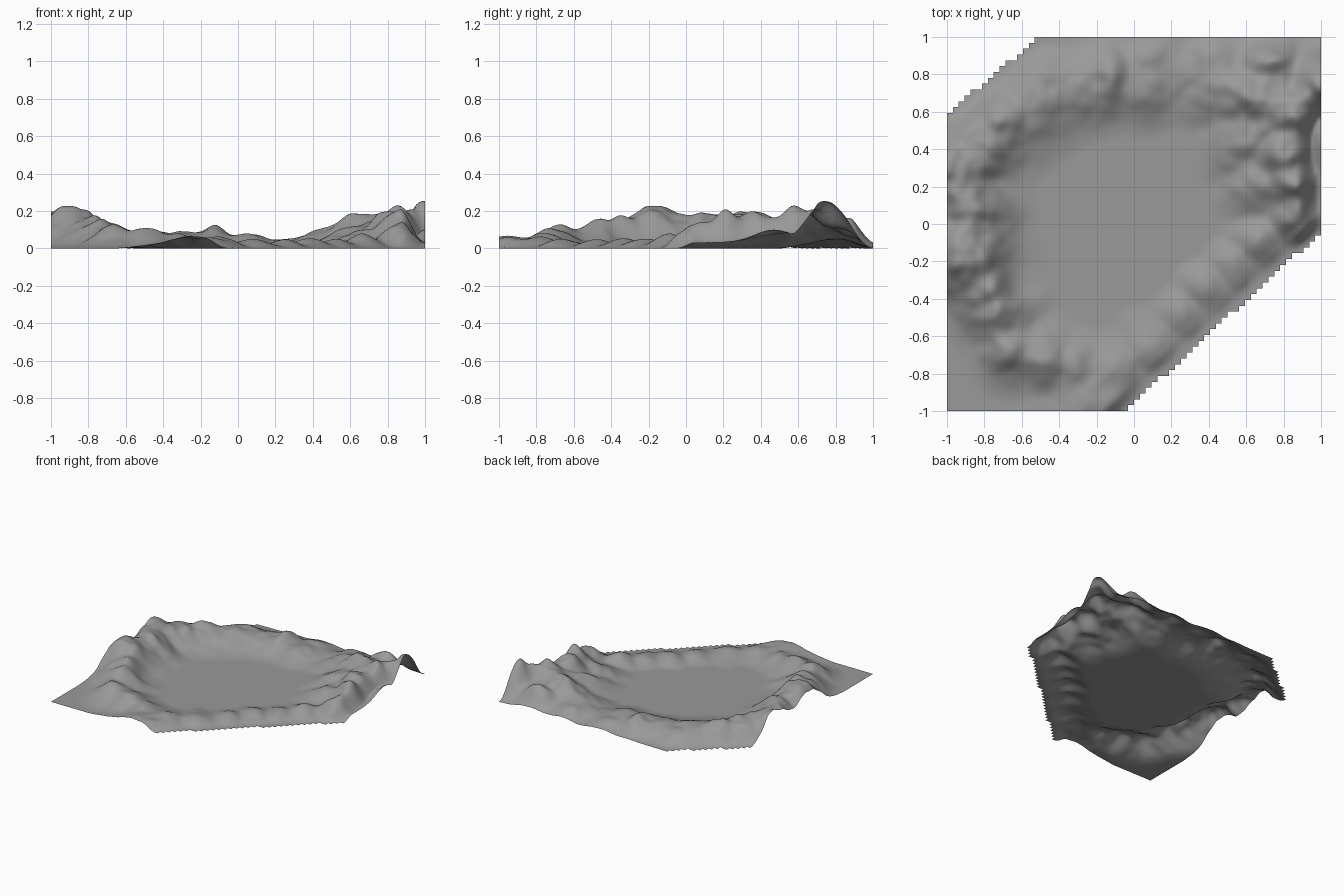
import bpy, bmesh, math
from mathutils import Vector, noise

N = 64          # cells per side (the cell size gives the stepped diagonal cuts)
FINE = 2        # finer samples inside each cell

# hills around the basin: x, y, height, radius
HILLS = [
    # west rim
    (-0.91, -0.16, 0.23, 0.17), (-0.80, -0.36, 0.17, 0.13), (-1.0, 0.27, 0.21, 0.15),
    (-0.87, 0.08, 0.20, 0.14), (-0.85, 0.40, 0.16, 0.16), (-0.72, -0.48, 0.14, 0.13),
    (-0.66, -0.66, 0.13, 0.12),
    # north rim
    (-0.68, 0.56, 0.13, 0.15), (-0.50, 0.70, 0.11, 0.16), (-0.32, 0.73, 0.09, 0.15),
    (-0.15, 0.78, 0.12, 0.13), (0.04, 0.75, 0.09, 0.13), (0.25, 0.78, 0.06, 0.13),
    (0.43, 0.74, 0.10, 0.14), (0.60, 0.68, 0.17, 0.14),
    (0.10, 0.94, 0.08, 0.12), (0.45, 0.93, 0.10, 0.12), (0.72, 0.87, 0.15, 0.14),
    # east rim
    (0.74, 0.63, 0.20, 0.15), (0.87, 0.60, 0.21, 0.13), (1.0, 0.75, 0.26, 0.14),
    (0.82, 0.40, 0.20, 0.13), (0.60, 0.44, 0.13, 0.14), (0.84, 0.22, 0.19, 0.12),
    (0.64, 0.22, 0.10, 0.12), (0.86, 0.05, 0.14, 0.10), (0.93, -0.03, 0.12, 0.08),
    # south-east ridge
    (0.66, -0.09, 0.08, 0.10), (0.52, -0.22, 0.06, 0.09), (0.38, -0.36, 0.06, 0.09),
    (0.23, -0.49, 0.05, 0.09), (0.07, -0.64, 0.06, 0.10),
    # south rim
    (-0.12, -0.78, 0.07, 0.11), (-0.32, -0.76, 0.08, 0.11), (-0.50, -0.71, 0.11, 0.12),
    (-0.25, -0.98, 0.065, 0.20),
]


def smooth(a, b, v):
    t = max(0.0, min(1.0, (v - a) / (b - a)))
    return t * t * (3 - 2 * t)


def south_east(x, y):
    return ((y + 1.0) - 0.913 * (x + 0.05)) / 1.354


def north_west(x, y):
    return ((x + 1.0) * 0.85 + 0.585 - y) / 1.31


def height(x, y):
    # gentle warp and soft union of the hills
    w = noise.noise_vector(Vector((x * 4, y * 4, 2.0))) * 0.03
    px, py = x + w.x, y + w.y
    s = 0.0
    for hx, hy, h, r in HILLS:
        d2 = ((px - hx) ** 2 + (py - hy) ** 2) / (r * r)
        if d2 < 12:
            s += (h * math.exp(-0.6 * d2)) ** 4
    z = s ** (1 / 4)
    # gullies and small bumps
    n = noise.noise(Vector((x * 6, y * 6, 5.0)))
    n += 0.5 * noise.noise(Vector((x * 13, y * 13, 9.0)))
    z = max(0.0, z * (1 + 0.22 * n) - 0.005)
    # slopes run out to ground level at the back edge and the two cut corners
    low = 0.35 * smooth(1.0, 0.8, x)
    z *= low + (1 - low) * smooth(1.01, 0.86, y)
    z *= smooth(0.0, 0.09, south_east(x, y)) * smooth(-0.02, 0.15, north_west(x, y))
    # steep outer face of the east ridge, with a low lip along the edge
    if x > 0.85 and y < 0.72:
        f = smooth(1.0, 0.87, x)
        z *= f + (1 - f) * (0.5 + 0.5 * smooth(0.45, 0.72, y))
        lip = 0.03 * smooth(-0.05, 0.05, y) + 0.07 * math.exp(-((y - 0.47) / 0.15) ** 2)
        z = max(z, lip * smooth(0.88, 1.0, x))
    # keep the summits below the highest peak
    return z if z < 0.22 else 0.22 + 0.04 * math.tanh((z - 0.22) / 0.04)


# terrain sheet
bm = bmesh.new()
step = 2 / (N * FINE)
verts = {}


def vert(i, j):
    if (i, j) not in verts:
        x, y = -1 + i * step, -1 + j * step
        verts[i, j] = bm.verts.new((x, y, height(x, y)))
    return verts[i, j]


for ci in range(N):
    for cj in range(N):
        cx, cy = -1 + (ci + 0.5) * 2 / N, -1 + (cj + 0.5) * 2 / N
        if south_east(cx, cy) < 0 or north_west(cx, cy) < 0:
            continue
        for a in range(FINE):
            for b in range(FINE):
                i, j = ci * FINE + a, cj * FINE + b
                bm.faces.new((vert(i, j), vert(i + 1, j), vert(i + 1, j + 1), vert(i, j + 1)))

for f in bm.faces:
    f.smooth = True
mesh = bpy.data.meshes.new("terrain")
bm.to_mesh(mesh)
bm.free()
terrain = bpy.data.objects.new("terrain", mesh)
bpy.context.collection.objects.link(terrain)

# darker grey rock
rock = bpy.data.materials.new("grey_rock")
rock.diffuse_color = (0.32, 0.32, 0.32, 1)
mesh.materials.append(rock)
